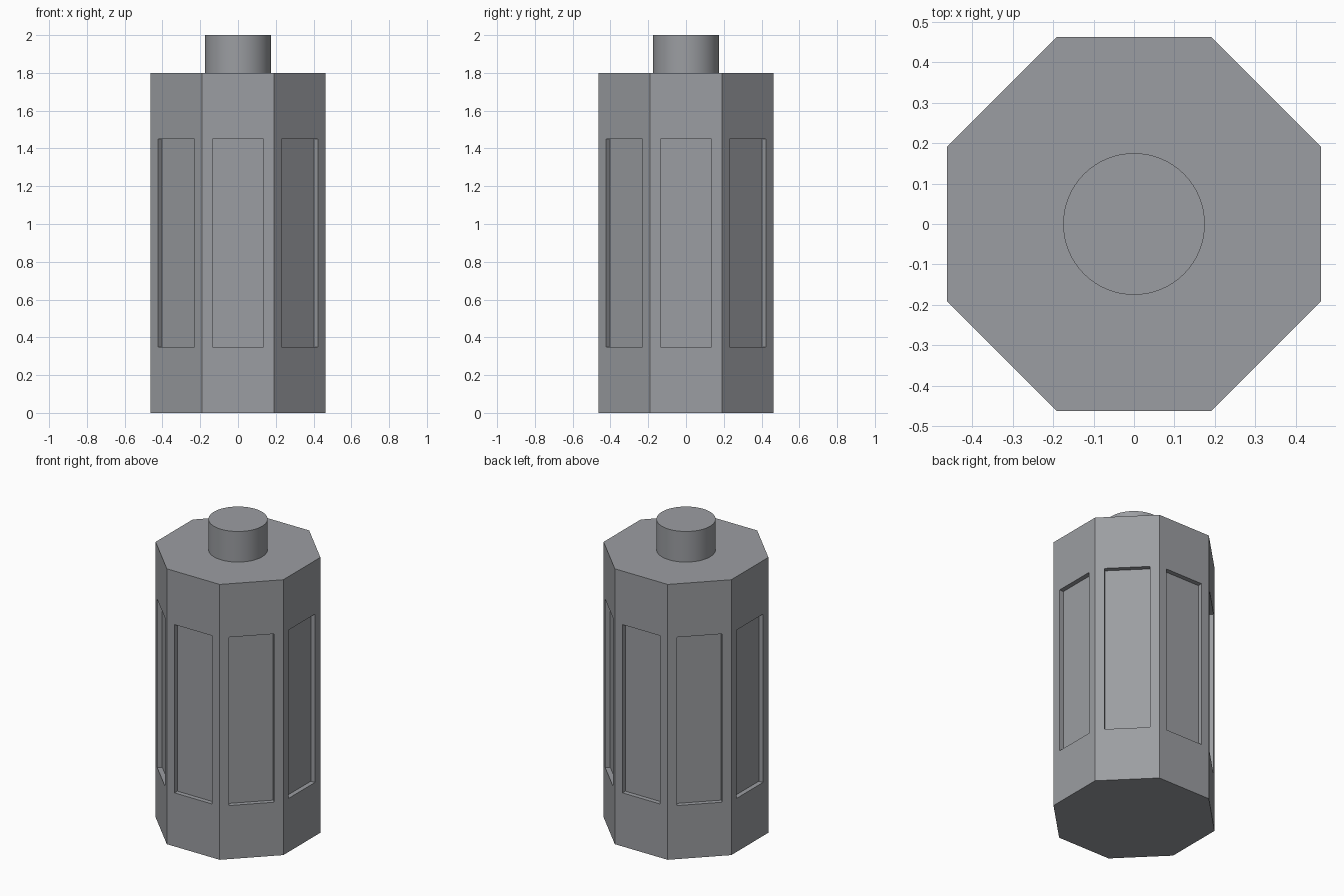
import bpy, bmesh, math
from mathutils import Matrix

cube = bpy.data.objects.get("Cube")
if cube:
    bpy.data.objects.remove(cube, do_unlink=True)

GREY = (0.33, 0.34, 0.36, 1.0)
metal = bpy.data.materials.new("grey metal")
metal.use_nodes = True
metal.diffuse_color = GREY
metal.node_tree.nodes["Principled BSDF"].inputs["Base Color"].default_value = GREY

BODY_H, TOP = 1.8, 2.0
SIDES, RADIUS = 8, 0.5
PANEL_HALF, PANEL_LOW, PANEL_HIGH, PANEL_DEPTH = 0.1125, 0.35, 1.45, 0.03


def prism(bm, sides, radius, low, high, turn=0.0):
    place = Matrix.Translation((0, 0, (low + high) / 2)) @ Matrix.Rotation(turn, 4, "Z")
    bmesh.ops.create_cone(bm, cap_ends=True, segments=sides, radius1=radius,
                          radius2=radius, depth=high - low, matrix=place)


def finish(bm, name):
    bmesh.ops.recalc_face_normals(bm, faces=bm.faces)
    mesh = bpy.data.meshes.new(name)
    bm.to_mesh(mesh)
    bm.free()
    mesh.materials.append(metal)
    obj = bpy.data.objects.new(name, mesh)
    bpy.context.collection.objects.link(obj)
    return obj


# Octagonal body, one flat side facing the front
bm = bmesh.new()
prism(bm, SIDES, RADIUS, 0, BODY_H, math.pi / SIDES)
bm.normal_update()
walls = [f for f in bm.faces if abs(f.normal.z) < 0.5]

# Recessed panel in every wall
margin = RADIUS * math.sin(math.pi / SIDES) - PANEL_HALF
bmesh.ops.inset_individual(bm, faces=walls, thickness=margin)
for v in {v for f in walls for v in f.verts}:
    v.co.z = PANEL_HIGH if v.co.z > BODY_H / 2 else PANEL_LOW
bm.normal_update()
bmesh.ops.inset_individual(bm, faces=walls, thickness=0, depth=-PANEL_DEPTH)
finish(bm, "body")

# Round cap on top
bm = bmesh.new()
prism(bm, 64, 0.175, BODY_H, TOP)
cap = finish(bm, "top_cap")
bpy.ops.object.select_all(action="DESELECT")
cap.select_set(True)
bpy.context.view_layer.objects.active = cap
bpy.ops.object.shade_smooth_by_angle(angle=math.radians(30))
